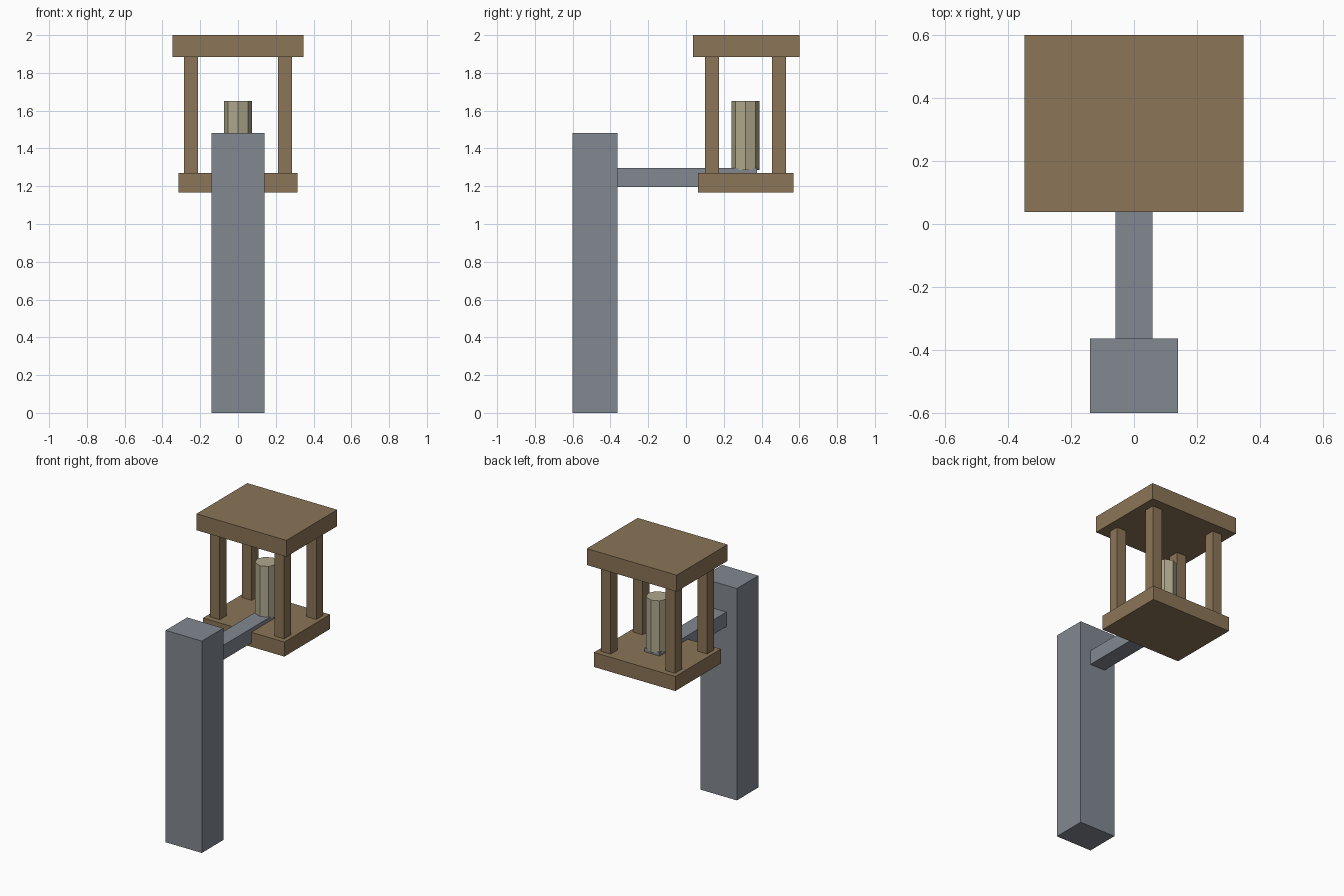
import bpy
import math

if "Cube" in bpy.data.objects:
    bpy.data.objects.remove(bpy.data.objects["Cube"])


def material(name, rgb):
    lin = [((c / 255 + 0.055) / 1.055) ** 2.4 for c in rgb]
    m = bpy.data.materials.new(name)
    m.diffuse_color = (*lin, 1)
    m.use_nodes = True
    m.node_tree.nodes["Principled BSDF"].inputs["Base Color"].default_value = m.diffuse_color
    return m


wood = material("brown wood", (139, 117, 87))
stone = material("grey stone", (130, 137, 145))
wax = material("pale wax", (175, 168, 141))


def box(name, x, y, z, mat):
    """Box spanning the given (min, max) ranges."""
    spans = (x, y, z)
    bpy.ops.mesh.primitive_cube_add(size=1, location=[(a + b) / 2 for a, b in spans])
    ob = bpy.context.object
    ob.name = name
    ob.scale = [b - a for a, b in spans]
    bpy.ops.object.transform_apply(location=False, rotation=False, scale=True)
    ob.data.materials.append(mat)
    return ob


# Support post and the arm that carries the lantern
box("support_post", (-0.14, 0.14), (-0.60, -0.363), (0, 1.483), stone)
box("support_arm", (-0.059, 0.059), (-0.363, 0.375), (1.195, 1.297), stone)

# Lantern floor and roof
box("lantern_floor", (-0.315, 0.315), (0.063, 0.568), (1.168, 1.27), wood)
box("lantern_roof", (-0.348, 0.348), (0.038, 0.60), (1.885, 2.0), wood)

# Four corner posts
for side, sx in (("left", -1), ("right", 1)):
    for end, cy in (("front", 0.138), ("back", 0.493)):
        cx = sx * 0.25
        box(f"{end}_{side}_corner_post", (cx - 0.037, cx + 0.037),
            (cy - 0.037, cy + 0.037), (1.27, 1.885), wood)

# Eight-sided candle with corners on the axes
bpy.ops.mesh.primitive_cylinder_add(vertices=8, radius=0.074, depth=0.367,
                                    location=(0, 0.315, 1.4685))
candle = bpy.context.object
candle.name = "candle"
candle.data.materials.append(wax)
